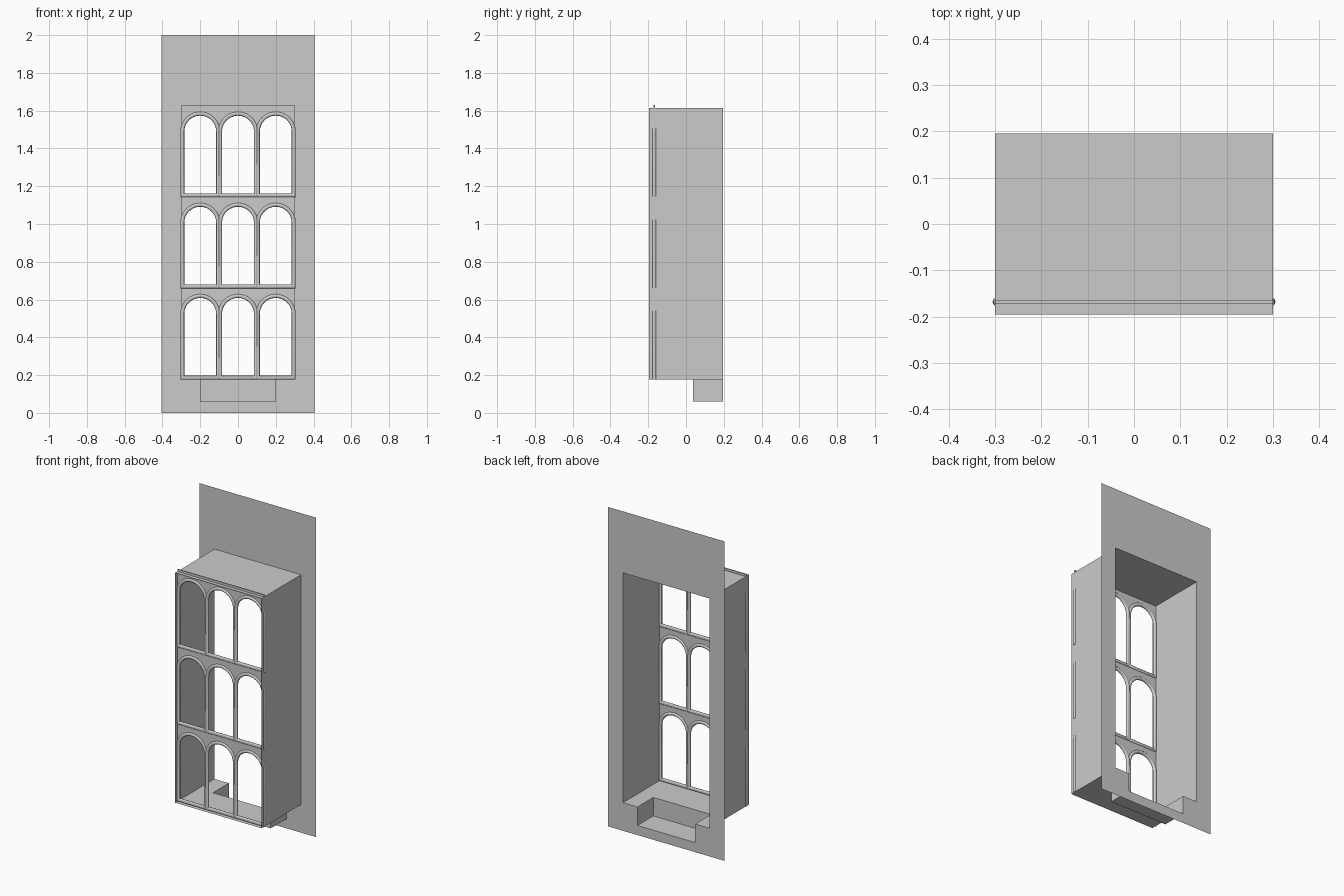
import bpy, bmesh, math
from mathutils import Vector

if "Cube" in bpy.data.objects:
    bpy.data.objects.remove(bpy.data.objects["Cube"])

Y_BACK, Y_FRONT = 0.195, -0.195
Z0, Z1 = 0.176, 1.615          # bay box floor and ceiling
NZ, NY = 0.06, 0.038           # lower step floor and front
PITCH_X, PITCH_Z = 0.2, 0.4825
FRAME_Y = -0.168


def finish(name, bm):
    bmesh.ops.remove_doubles(bm, verts=bm.verts, dist=1e-5)
    bmesh.ops.recalc_face_normals(bm, faces=bm.faces)
    mesh = bpy.data.meshes.new(name)
    bm.to_mesh(mesh)
    bm.free()
    obj = bpy.data.objects.new(name, mesh)
    bpy.context.collection.objects.link(obj)
    return obj


def quad(bm, *pts):
    return bm.faces.new([bm.verts.new(p) for p in pts])


def rect_xz(bm, x0, x1, z0, z1, y):
    quad(bm, (x0, y, z0), (x1, y, z0), (x1, y, z1), (x0, y, z1))


def rect_xy(bm, x0, x1, y0, y1, z):
    quad(bm, (x0, y0, z), (x1, y0, z), (x1, y1, z), (x0, y1, z))


def rect_yz(bm, y0, y1, z0, z1, x):
    quad(bm, (x, y0, z0), (x, y1, z0), (x, y1, z1), (x, y0, z1))


def tile(obj):
    for axis, pitch in ((0, PITCH_X), (2, PITCH_Z)):
        mod = obj.modifiers.new("repeat", 'ARRAY')
        mod.count = 3
        mod.use_relative_offset = False
        mod.use_constant_offset = True
        offset = [0, 0, 0]
        offset[axis] = pitch
        mod.constant_offset_displace = offset


# Flat wall with a stepped doorway, open to the bay
bm = bmesh.new()
xs = [-0.404, -0.3, -0.2, 0.2, 0.3, 0.404]
zs = [0, NZ, Z0, Z1, 2]
for i in range(5):
    for j in range(4):
        hole = (j == 2 and 1 <= i <= 3) or (j == 1 and i == 2)
        if not hole:
            rect_xz(bm, xs[i], xs[i + 1], zs[j], zs[j + 1], Y_BACK)
finish("wall", bm)

# Bay shell: sides, roof and floor, open at front and back
bm = bmesh.new()
for s in (-1, 1):
    rect_yz(bm, Y_FRONT, Y_BACK, Z0, Z1, 0.3 * s)
    rect_xy(bm, 0.2 * s, 0.3 * s, NY, Y_BACK, Z0)
rect_xy(bm, -0.3, 0.3, Y_FRONT, Y_BACK, Z1)
rect_xy(bm, -0.3, 0.3, Y_FRONT, NY, Z0)
finish("bay_shell", bm)

# Sunken step below the bay floor
bm = bmesh.new()
for s in (-1, 1):
    rect_yz(bm, NY, Y_BACK, NZ, Z0, 0.2 * s)
rect_xz(bm, -0.2, 0.2, NZ, Z0, NY)
rect_xy(bm, -0.2, 0.2, NY, Y_BACK, NZ)
finish("sunken_step", bm)

# Arch outline shared by the moulding and the spandrel panel
R, TUBE, SPRING, SEG = 0.095, 0.0105, 0.348, 24
arch = [(R * math.cos(math.pi * k / SEG), SPRING + R * math.sin(math.pi * k / SEG))
        for k in range(SEG + 1)]

# Rounded moulding swept round one arched opening
bm = bmesh.new()
path = [Vector(p) for p in [(-R, TUBE), (R, TUBE)] + arch]
n, sides = len(path), 12
rings = []
for i, p in enumerate(path):
    a = (p - path[i - 1]).normalized()
    b = (path[(i + 1) % n] - p).normalized()
    na, nb = Vector((a.y, -a.x)), Vector((b.y, -b.x))
    miter = (na + nb) / (1 + na.dot(nb))
    ring = []
    for k in range(sides):
        t = 2 * math.pi * k / sides
        q = p + miter * TUBE * math.cos(t)
        ring.append(bm.verts.new((q.x, TUBE * math.sin(t), q.y)))
    rings.append(ring)
for i in range(n):
    r0, r1 = rings[i], rings[(i + 1) % n]
    for k in range(sides):
        m = (k + 1) % sides
        bm.faces.new((r0[k], r1[k], r1[m], r0[m]))
moulding = finish("arch_moulding", bm)
moulding.location = (-PITCH_X, FRAME_Y, Z0)
bpy.context.view_layer.objects.active = moulding
moulding.select_set(True)
bpy.ops.object.shade_smooth_by_angle(angle=math.radians(40))
tile(moulding)

# Thin spandrel panel filling above each arch
bm = bmesh.new()
top = 0.488
edge = [(0.1, SPRING)] + arch + [(-0.1, SPRING)]
for (xa, za), (xb, zb) in zip(edge, edge[1:]):
    quad(bm, (xa, 0, za), (xa, 0, top), (xb, 0, top), (xb, 0, zb))
spandrel = finish("spandrel_panel", bm)
spandrel.location = (-PITCH_X, FRAME_Y, Z0)
solid = spandrel.modifiers.new("thickness", 'SOLIDIFY')
solid.thickness = 0.007
solid.offset = 0
tile(spandrel)
